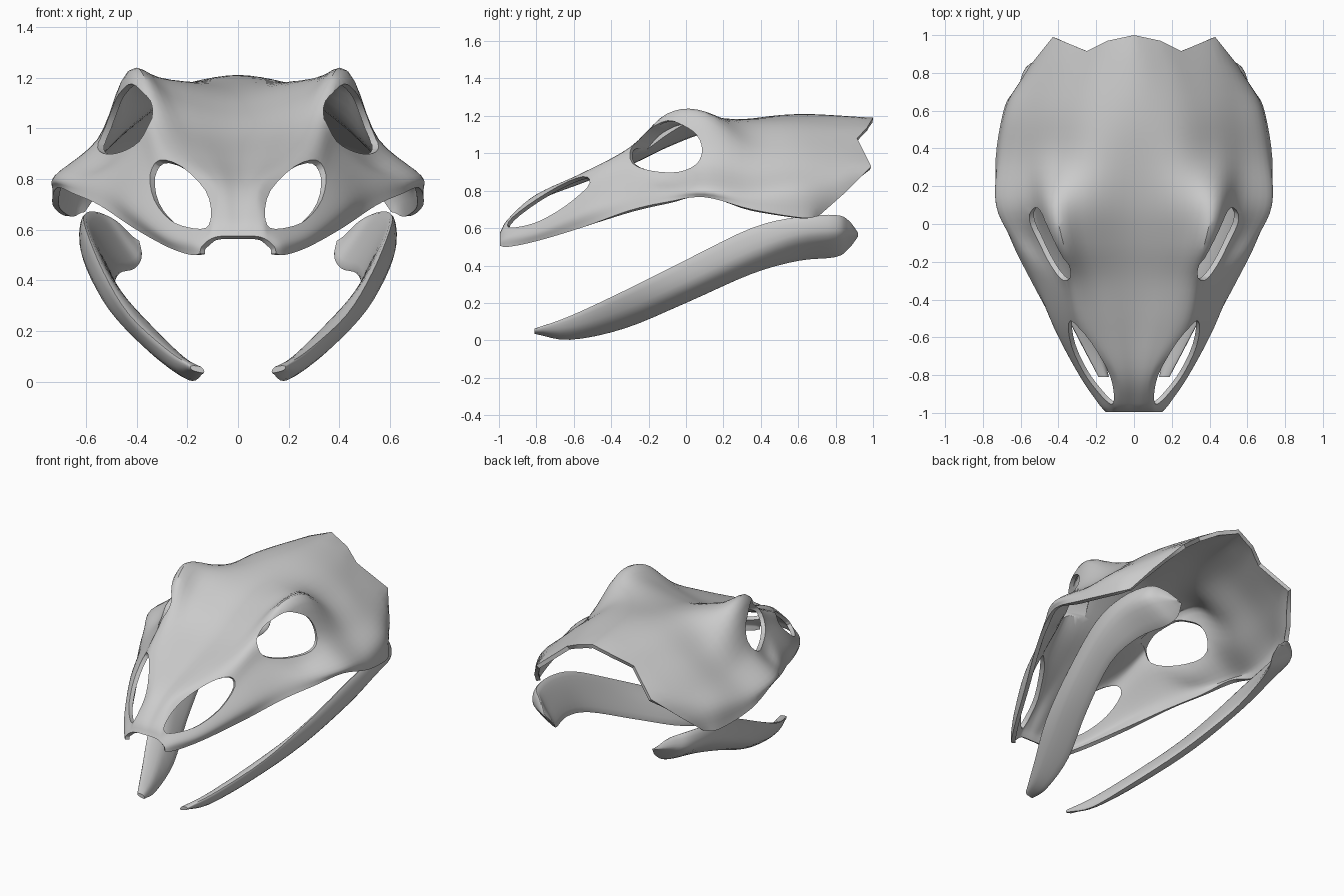
import bpy, bmesh
from mathutils import Vector as V

if "Cube" in bpy.data.objects:
    bpy.data.objects.remove(bpy.data.objects["Cube"])


def spline(pts, n, closed=False):
    """Smooth curve through the points, n steps per span."""
    pts = [V(p) for p in pts]
    m = len(pts)

    def get(i):
        if closed:
            return pts[i % m]
        if i < 0:
            return pts[0] * 2 - pts[1]
        if i >= m:
            return pts[-1] * 2 - pts[-2]
        return pts[i]
    out = []
    for i in range(m if closed else m - 1):
        a, b, c, d = (get(i + k) for k in (-1, 0, 1, 2))
        for s in range(n):
            t = s / n
            out.append(0.5 * (2 * b + (c - a) * t + (2 * a - 5 * b + 4 * c - d) * t * t
                              + (3 * b - a - 3 * c + d) * t ** 3))
    if not closed:
        out.append(pts[-1])
    return out


def make(name, verts, faces, recalc=False):
    me = bpy.data.meshes.new(name)
    me.from_pydata([tuple(v) for v in verts], [], faces)
    if recalc:
        bm = bmesh.new()
        bm.from_mesh(me)
        bmesh.ops.recalc_face_normals(bm, faces=bm.faces)
        bm.to_mesh(me)
        bm.free()
    ob = bpy.data.objects.new(name, me)
    bpy.context.collection.objects.link(ob)
    return ob


def activate(ob):
    bpy.ops.object.select_all(action='DESELECT')
    ob.select_set(True)
    bpy.context.view_layer.objects.active = ob


def loft(rows, n):
    """Interpolate between rows of matching points."""
    cols = [spline(c, n) for c in zip(*rows)]
    return [list(r) for r in zip(*cols)]


def grid_faces(nr, nc, closed=False):
    return [(i * nc + j, i * nc + (j + 1) % nc, (i + 1) * nc + (j + 1) % nc, (i + 1) * nc + j)
            for i in range(nr - 1) for j in range(nc if closed else nc - 1)]


# Cranium: half sections (y, then x/z pairs from midline to lower rim)
sections = [
    (-.995, 0, .575, .05, .575, .09, .57, .12, .555, .145, .53, .15, .505),
    (-.95, 0, .645, .05, .65, .10, .64, .135, .60, .185, .55, .185, .50),
    (-.80, 0, .77, .07, .78, .12, .76, .25, .64, .29, .58, .275, .53),
    (-.55, 0, .87, .13, .89, .27, .89, .345, .80, .42, .69, .41, .605),
    (-.30, 0, .965, .19, .995, .33, 1.03, .40, .92, .51, .78, .545, .695),
    (-.10, 0, 1.06, .25, 1.12, .40, 1.205, .50, .90, .62, .80, .645, .74),
    (.10, 0, 1.135, .27, 1.19, .44, 1.21, .55, .96, .72, .815, .715, .765),
    (.35, 0, 1.185, .24, 1.17, .43, 1.05, .57, .90, .70, .79, .732, .70),
    (.62, 0, 1.21, .21, 1.165, .39, 1.05, .54, .92, .66, .80, .685, .655),
]
rows = [[(s[k], s[0], s[k + 1]) for k in range(1, 13, 2)] for s in sections]
rows.append([(0, 1.0, 1.19), (.14, .97, 1.14), (.25, .915, 1.08),
             (.43, .99, .93), (.55, .84, .78), (.625, .71, .665)])
full = [[(-x, y, z) for x, y, z in r[:0:-1]] + r for r in rows]
pts = loft(full, 5)
# straight spans along the jagged rear border, smooth elsewhere
grid = [spline(r, 5) for r in pts[:-1]]
last = pts[-1]
grid.append([last[j // 5].lerp(last[min(j // 5 + 1, len(last) - 1)], (j % 5) / 5)
             for j in range(len(grid[0]))])
nc = len(grid[0])
skull = make("cranium", [p for r in grid for p in r], grid_faces(len(grid), nc))
for p in skull.data.polygons:
    p.use_smooth = True
sol = skull.modifiers.new("thickness", 'SOLIDIFY')
sol.thickness = 0.026
sol.offset = -1


# Eye and nostril openings
eye = [(.34, -.29, 1.02), (.38, -.28, .945), (.45, -.18, .905), (.53, -.04, .90),
       (.555, .05, .94), (.53, .08, 1.02), (.50, .05, 1.10), (.47, -.02, 1.15),
       (.42, -.10, 1.175), (.37, -.20, 1.13), (.345, -.26, 1.07)]
nostril = [(.30, -.52, .865), (.35, -.53, .82), (.335, -.65, .72), (.27, -.78, .64),
           (.20, -.88, .61), (.125, -.95, .605), (.11, -.93, .66), (.13, -.80, .755),
           (.21, -.62, .84)]


def cutter(name, loop, direction, side):
    ring = spline([(x * side, y, z) for x, y, z in loop], 3, True)
    d = V((direction[0] * side, direction[1], direction[2])).normalized() * 0.14
    n = len(ring)
    mid = sum(ring, V()) / n
    verts = [p - d for p in ring] + [p + d for p in ring] + [mid - d, mid + d]
    faces = grid_faces(2, n, True)
    for j in range(n):
        k = (j + 1) % n
        faces += [(k, j, 2 * n), (n + j, n + k, 2 * n + 1)]
    ob = make(name, verts, faces, True)
    ob.hide_render = True
    return ob


cutters = []
for side in (1, -1):
    for nm, loop, d in (("eye_cutter", eye, (.8, -.5, .15)),
                        ("nostril_cutter", nostril, (.75, -.45, .5))):
        c = cutter(nm, loop, d, side)
        b = skull.modifiers.new(nm, 'BOOLEAN')
        b.operation = 'DIFFERENCE'
        b.solver = 'EXACT'
        b.object = c
        cutters.append(c)
activate(skull)
for m in list(skull.modifiers):
    bpy.ops.object.modifier_apply(modifier=m.name)
for c in cutters:
    bpy.data.objects.remove(c)
bpy.ops.object.shade_smooth_by_angle(angle=0.7)

# Lower jaw blades, leaning outward: y, then x/z of upper, outer, lower and inner points
jaw = [
    (-.81, .185, .062, .18, .045, .135, .035, .145, .058),
    (-.62, .285, .13, .26, .055, .18, .003, .20, .085),
    (-.33, .43, .265, .375, .14, .25, .063, .315, .195),
    (0, .53, .43, .51, .285, .38, .20, .45, .34),
    (.35, .60, .60, .60, .45, .48, .355, .53, .49),
    (.60, .605, .66, .615, .54, .47, .425, .53, .56),
    (.80, .56, .67, .58, .56, .41, .445, .48, .57),
    (.87, .49, .64, .51, .57, .38, .49, .44, .575),
    (.92, .42, .575, .43, .565, .39, .555, .405, .565),
]
for side, nm in ((1, "right_lower_jaw"), (-1, "left_lower_jaw")):
    rings = [[(s[k] * side, s[0], s[k + 1]) for k in (1, 3, 5, 7)] for s in jaw]
    g = [spline(r, 5, True) for r in loft(rings, 4)]
    n = len(g[0])
    faces = grid_faces(len(g), n, True)
    faces += [tuple(range(n)), tuple(range((len(g) - 1) * n, len(g) * n))]
    ob = make(nm, [p for r in g for p in r], faces, True)
    activate(ob)
    bpy.ops.object.shade_smooth_by_angle(angle=0.7)
